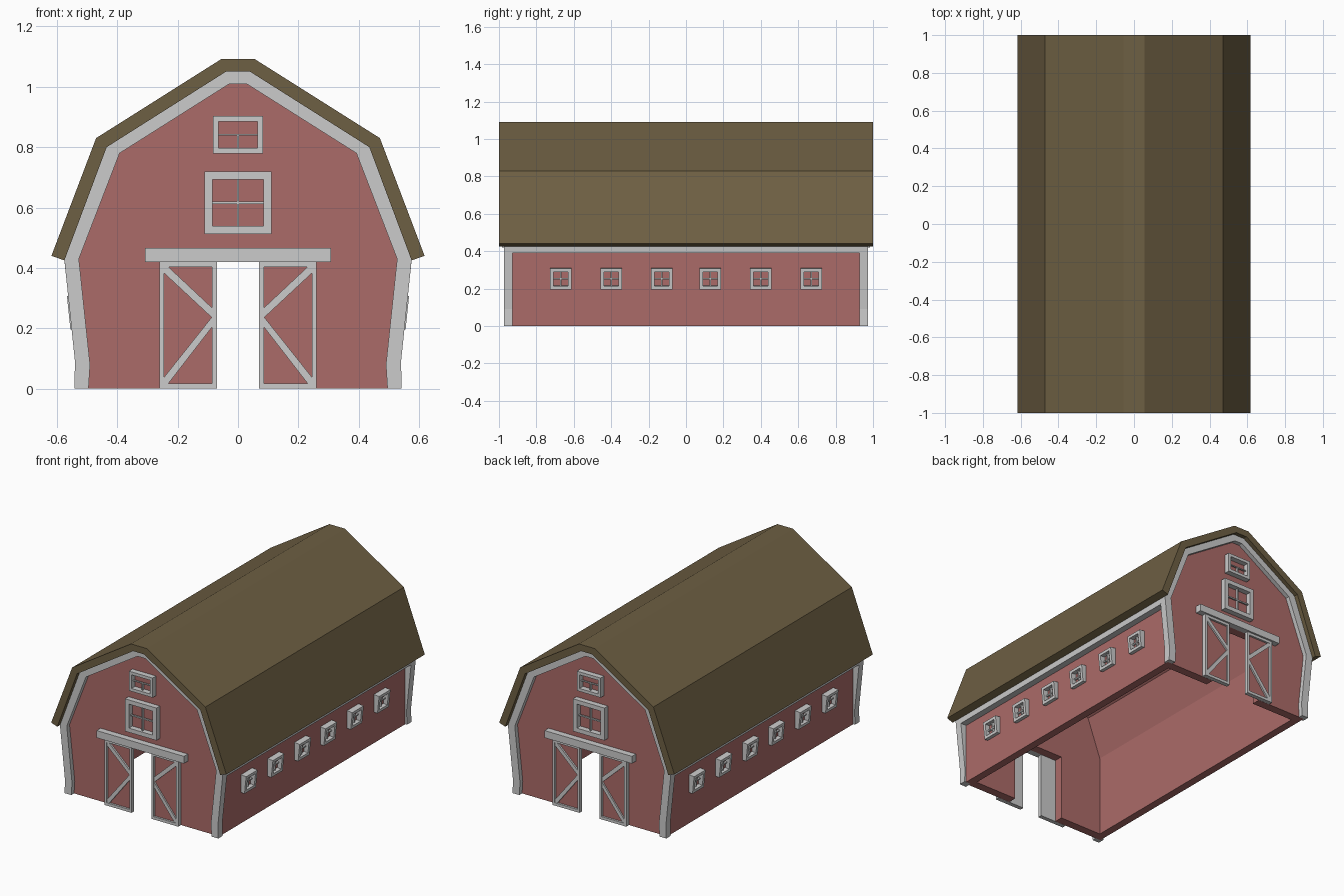
import bpy, bmesh, math
from mathutils import Matrix

if "Cube" in bpy.data.objects:
    bpy.data.objects.remove(bpy.data.objects["Cube"])


def material(name, rgb):
    m = bpy.data.materials.new(name)
    m.diffuse_color = (*rgb, 1)
    m.use_nodes = True
    m.node_tree.nodes["Principled BSDF"].inputs["Base Color"].default_value = m.diffuse_color
    return m


RED = material("barn_red", (0.41, 0.147, 0.14))
BROWN = material("roof_brown", (0.155, 0.115, 0.056))
TURN = Matrix.Rotation(math.pi, 4, 'Z')
ENDS = (("front", Matrix.Identity(4)), ("back", TURN))


def finish(name, bm, mat=None, matrix=Matrix.Identity(4)):
    bmesh.ops.transform(bm, matrix=matrix, verts=bm.verts)
    bmesh.ops.recalc_face_normals(bm, faces=bm.faces)
    me = bpy.data.meshes.new(name)
    bm.to_mesh(me)
    bm.free()
    if mat:
        me.materials.append(mat)
    ob = bpy.data.objects.new(name, me)
    bpy.context.collection.objects.link(ob)
    return ob


def add_prism(bm, pts, y0, y1):
    """Closed solid from an (x, z) outline swept from y0 to y1."""
    a = [bm.verts.new((x, y0, z)) for x, z in pts]
    b = [bm.verts.new((x, y1, z)) for x, z in pts]
    bm.faces.new(a)
    bm.faces.new(b[::-1])
    for i in range(len(pts)):
        bm.faces.new((a[i - 1], b[i - 1], b[i], a[i]))


def prism(name, pts, y0, y1, mat=None, matrix=Matrix.Identity(4)):
    bm = bmesh.new()
    add_prism(bm, pts, y0, y1)
    return finish(name, bm, mat, matrix)


def add_rect(bm, x0, x1, z0, z1, y0, y1):
    add_prism(bm, [(x0, z0), (x1, z0), (x1, z1), (x0, z1)], y0, y1)


def arch(half):
    """Mirror a right-hand profile (bottom to top) into a full one."""
    return half + [(-x, z) for x, z in reversed(half)]


def band(outer, inner):
    return arch(outer) + arch(inner)[::-1]


def window(name, w, h, border, cross, bar, depth, matrix):
    """Square frame with glazing bars, facing -y, back on y = 0."""
    bm = bmesh.new()
    a, b = w / 2, h / 2
    outer = [(-a, -b), (a, -b), (a, b), (-a, b)]
    c, d = a - border, b - border
    inner = [(-c, -d), (c, -d), (c, d), (-c, d)]
    for i in range(4):
        add_prism(bm, [outer[i - 1], outer[i], inner[i], inner[i - 1]], -depth, 0)
    add_rect(bm, -bar, bar, -d, d if cross == "full" else 0, -depth * 0.6, -depth * 0.2)
    add_rect(bm, -c, c, -bar, bar, -depth * 0.55, -depth * 0.25)
    return finish(name, bm, None, matrix)


# Gambrel profiles, right half from bottom to top
trim_out = [(0.542, 0), (0.54, 0.09), (0.575, 0.425), (0.435, 0.80), (0.04, 1.05)]
trim_in = [(0.495, 0), (0.49, 0.08), (0.527, 0.43), (0.392, 0.78), (0.028, 1.01)]
wall_out = [(0.53, 0), (0.53, 0.53), (0.43, 0.797), (0.038, 1.046)]
wall_in = [(0.48, 0), (0.48, 0.52), (0.389, 0.764), (0.022, 0.995)]
roof_out = [(0.618, 0.44), (0.47, 0.83), (0.055, 1.092)]

# Roof and the hollow body with upright side walls
prism("roof", band(roof_out, trim_out[2:]), -1, 1, BROWN)
prism("side_walls", band(wall_out, wall_in), -0.945, 0.945, RED)

# Eave trim along both sides
eave = [(0.525, 0.39), (0.5715, 0.39), (0.575, 0.425), (0.525, 0.425)]
for side, turn in (("right", ENDS[0][1]), ("left", TURN)):
    prism(side + "_eave_trim", eave, -0.93, 0.93, None, turn)
    # Row of small deep windows leaning outward
    for i, y in enumerate((-0.67, -0.40, -0.13, 0.13, 0.40, 0.67)):
        place = (turn @ Matrix.Translation((0.521, y, 0.255))
                 @ Matrix.Rotation(0.104, 4, 'Y') @ Matrix.Rotation(math.pi / 2, 4, 'Z'))
        window(f"{side}_window_{i + 1}", 0.115, 0.112, 0.018, "full", 0.004, 0.04, place)

# End walls with doorway, trim, windows and sliding doors
for end, turn in ENDS:
    doorway = [(-0.18, 0), (-0.18, 0.42), (0.18, 0.42), (0.18, 0)]
    prism(end + "_wall", arch(wall_out) + doorway, -0.945, -0.89, RED, turn)
    prism(end + "_corner_trim", band(trim_out, trim_in), -0.973, -0.928, None, turn)
    window(end + "_loft_window", 0.167, 0.125, 0.019, "half", 0.003, 0.035,
           turn @ Matrix.Translation((0, -0.945, 0.841)))
    window(end + "_middle_window", 0.222, 0.207, 0.027, "full", 0.004, 0.035,
           turn @ Matrix.Translation((0, -0.945, 0.616)))

    bm = bmesh.new()
    add_rect(bm, -0.308, 0.308, 0.42, 0.466, -0.985, -0.944)
    finish(end + "_door_rail", bm, None, turn)

    for side, s in (("left", -1), ("right", 1)):
        def rect(x0, x1, z0, z1, y0, y1):
            x = sorted((s * x0, s * x1))
            add_rect(bm, *x, z0, z1, y0, y1)

        # Grey frame, backing and two braces meeting at the inner edge
        bm = bmesh.new()
        rect(0.07, 0.26, 0, 0.42, -0.954, -0.946)
        rect(0.07, 0.086, 0, 0.42, -0.973, -0.954)
        rect(0.245, 0.26, 0, 0.42, -0.973, -0.954)
        rect(0.086, 0.245, 0, 0.018, -0.973, -0.954)
        rect(0.086, 0.245, 0.403, 0.42, -0.973, -0.954)
        upper = [(0.086, 0.235), (0.245, 0.383), (0.245, 0.403), (0.230, 0.403), (0.086, 0.268)]
        lower = [(0.086, 0.238), (0.086, 0.204), (0.230, 0.018), (0.245, 0.018), (0.245, 0.038)]
        for brace, front in ((upper, -0.971), (lower, -0.970)):
            add_prism(bm, [(s * x, z) for x, z in brace], front, -0.954)
        finish(f"{end}_{side}_door_frame", bm, None, turn)

        # Red door panel
        bm = bmesh.new()
        rect(0.084, 0.247, 0.016, 0.405, -0.960, -0.952)
        finish(f"{end}_{side}_door_panel", bm, RED, turn)
